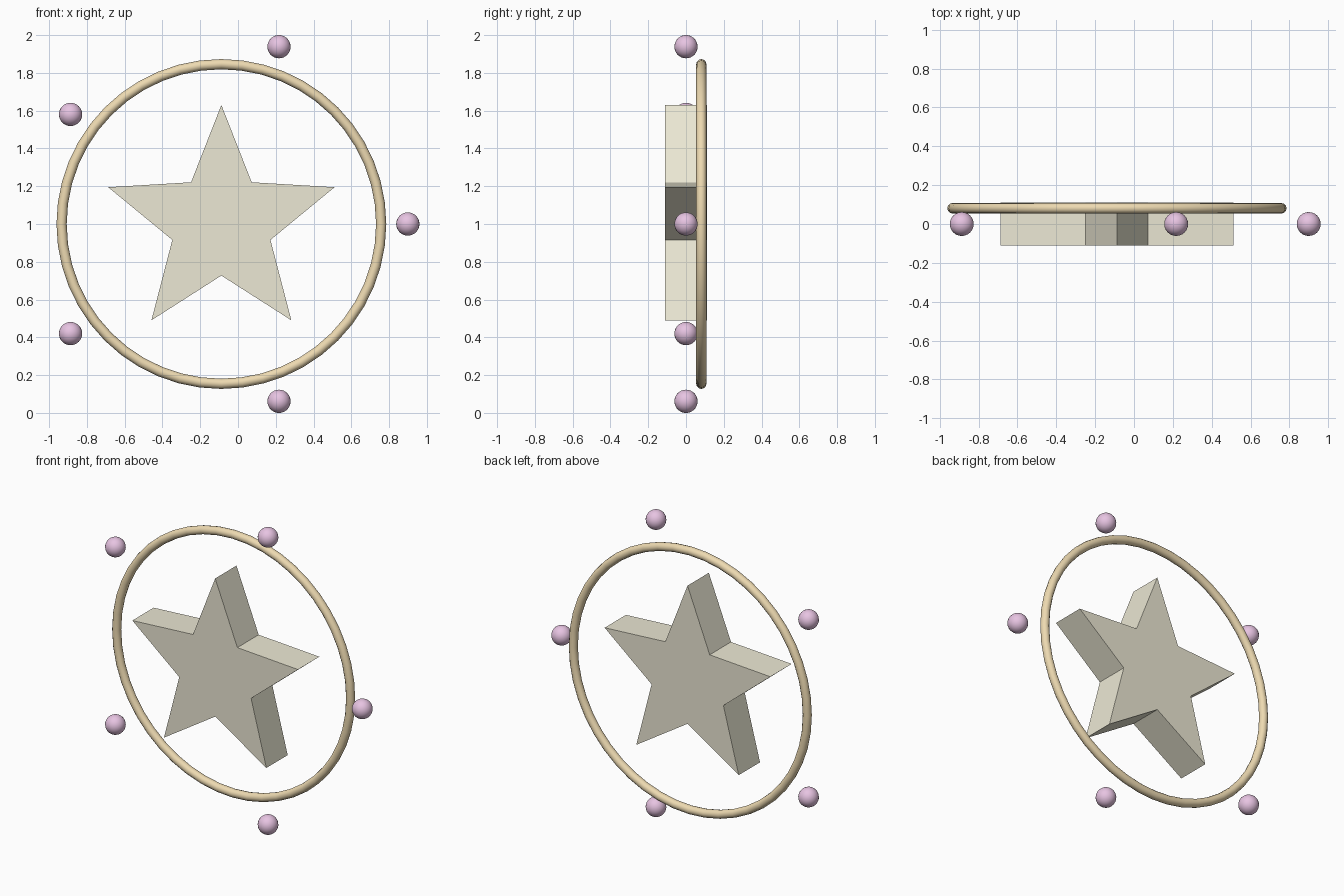
import bpy, bmesh
from math import sin, cos, pi

if "Cube" in bpy.data.objects:
    bpy.data.objects.remove(bpy.data.objects["Cube"])

CX, CZ = -0.088, 1.0  # centre of the ornament


def paint(obj, name, color):
    mat = bpy.data.materials.get(name) or bpy.data.materials.new(name)
    mat.diffuse_color = (*color, 1)
    mat.use_nodes = True
    mat.node_tree.nodes["Principled BSDF"].inputs["Base Color"].default_value = mat.diffuse_color
    obj.data.materials.append(mat)


# Star: five-pointed profile extruded along y
bm = bmesh.new()
verts = []
for i in range(10):
    r = 0.63 if i % 2 == 0 else 0.273
    a = pi / 2 + i * pi / 5
    verts.append(bm.verts.new((r * cos(a), -0.11, r * sin(a))))
face = bm.faces.new(verts)
ext = bmesh.ops.extrude_face_region(bm, geom=[face], use_keep_orig=True)
top = [g for g in ext["geom"] if isinstance(g, bmesh.types.BMVert)]
bmesh.ops.translate(bm, verts=top, vec=(0, 0.22, 0))
bmesh.ops.recalc_face_normals(bm, faces=bm.faces)
mesh = bpy.data.meshes.new("star")
bm.to_mesh(mesh)
bm.free()
star = bpy.data.objects.new("star", mesh)
star.location = (CX, 0, CZ)
bpy.context.collection.objects.link(star)
paint(star, "pale_cream", (0.84, 0.81, 0.66))

# Ring around the back of the star
bpy.ops.mesh.primitive_torus_add(major_radius=0.846, minor_radius=0.027,
                                 major_segments=48, minor_segments=12,
                                 location=(CX, 0.081, CZ), rotation=(pi / 2, 0, 0))
ring = bpy.context.object
ring.name = "ring"
bpy.ops.object.shade_smooth()
paint(ring, "gold", (0.85, 0.70, 0.44))

# Five beads orbiting the ring
for i in range(5):
    a = i * 2 * pi / 5
    bpy.ops.mesh.primitive_uv_sphere_add(segments=24, ring_count=16, radius=0.0615,
                                         location=(CX + 0.987 * cos(a), 0, CZ + 0.987 * sin(a)))
    bead = bpy.context.object
    bead.name = f"bead_{i + 1}"
    bpy.ops.object.shade_smooth()
    paint(bead, "pink", (0.80, 0.55, 0.76))
